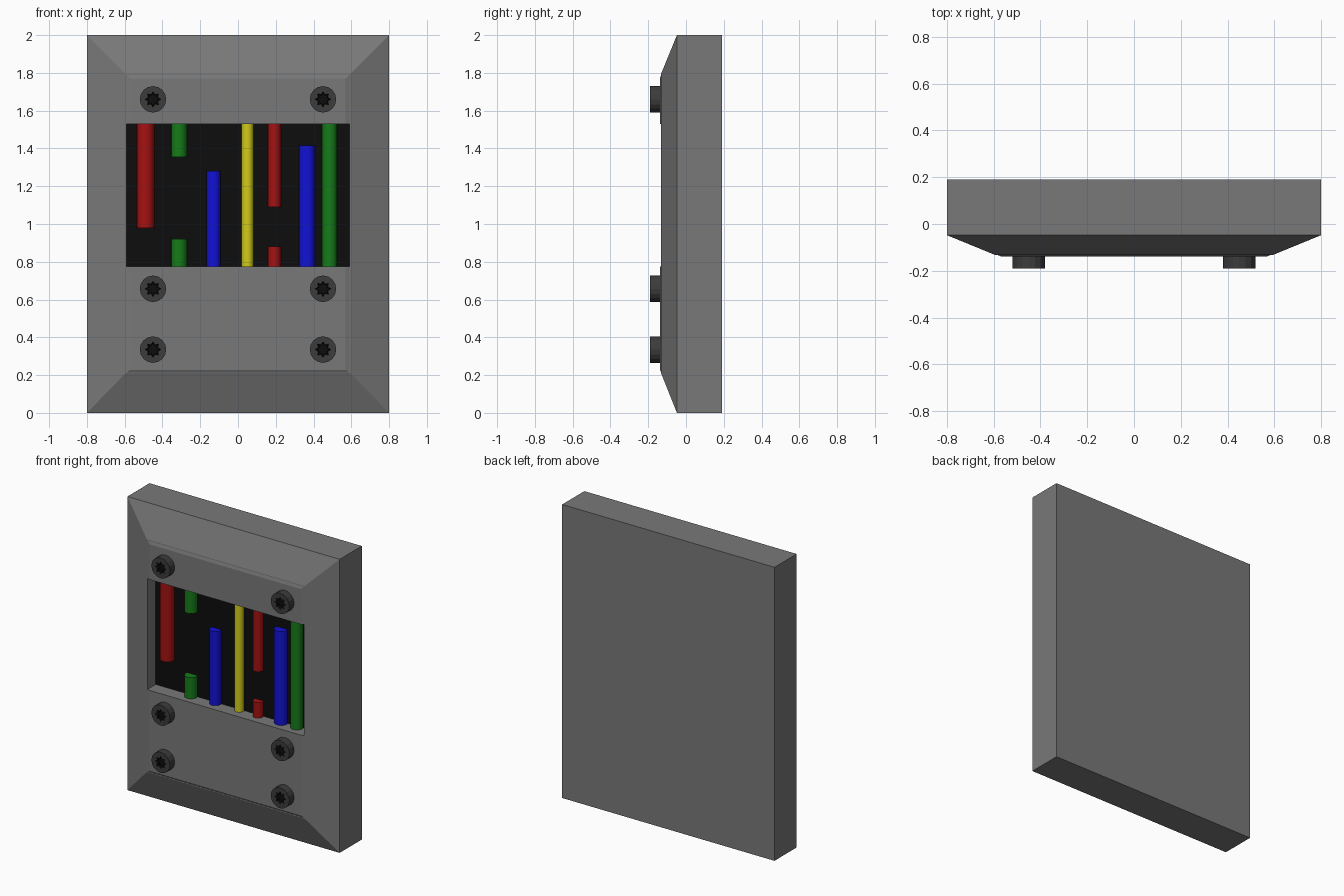
import bpy, bmesh, math

if "Cube" in bpy.data.objects:
    bpy.data.objects.remove(bpy.data.objects["Cube"])


def material(name, rgb):
    m = bpy.data.materials.new(name)
    m.diffuse_color = (*rgb, 1)
    m.use_nodes = True
    m.node_tree.nodes["Principled BSDF"].inputs["Base Color"].default_value = m.diffuse_color
    return m


GREY = material("casing_grey", (0.19, 0.19, 0.19))
DARK = material("screw_dark_grey", (0.045, 0.045, 0.045))
BLACK = material("black", (0.004, 0.004, 0.004))
RED = material("red", (0.37, 0.006, 0.006))
GREEN = material("green", (0.008, 0.2, 0.01))
BLUE = material("blue", (0.006, 0.006, 0.68))
YELLOW = material("yellow", (0.65, 0.6, 0.01))


def rect(hw, z0, z1, y):
    return [(-hw, y, z0), (hw, y, z0), (hw, y, z1), (-hw, y, z1)]


def circle(x, z, y, radii, n):
    """Ring of n points facing -y; radii cycle around it."""
    return [(x + radii[i % len(radii)] * math.cos(2 * math.pi * i / n), y,
             z + radii[i % len(radii)] * math.sin(2 * math.pi * i / n)) for i in range(n)]


def loft(name, rings, mats, black_from=None):
    """Skin successive rings and cap both ends; later bands may take material 1."""
    bm = bmesh.new()
    loops = [[bm.verts.new(p) for p in r] for r in rings]
    n = len(loops[0])
    bm.faces.new(loops[0])
    for k, (a, b) in enumerate(zip(loops, loops[1:])):
        for i in range(n):
            f = bm.faces.new((a[i], a[(i + 1) % n], b[(i + 1) % n], b[i]))
            f.material_index = int(black_from is not None and k >= black_from)
    cap = bm.faces.new(loops[-1][::-1])
    cap.material_index = int(black_from is not None)
    bmesh.ops.recalc_face_normals(bm, faces=bm.faces)
    me = bpy.data.meshes.new(name)
    bm.to_mesh(me)
    bm.free()
    for m in mats:
        me.materials.append(m)
    ob = bpy.data.objects.new(name, me)
    bpy.context.collection.objects.link(ob)
    return ob


# Casing with sloped border and recessed opening
loft("casing", [rect(0.8, 0, 2, 0.19), rect(0.8, 0, 2, -0.048),
                rect(0.595, 0.21, 1.795, -0.132), rect(0.59, 0.215, 1.79, -0.132),
                rect(0.59, 0.215, 1.79, -0.035)], [GREY])

# Black panel behind the wires
loft("back_panel", [rect(0.589, 0.74, 1.56, -0.036), rect(0.589, 0.74, 1.56, -0.045)], [BLACK])

# Cover plates, chamfered on their three outer sides
for name, z0, z1, f0, f1 in (("lower_cover", 0.215, 0.775, 0.228, 0.775),
                             ("upper_cover", 1.53, 1.79, 1.53, 1.77)):
    loft(name, [rect(0.589, z0, z1, -0.036), rect(0.589, z0, z1, -0.131),
                rect(0.57, f0, f1, -0.138)], [GREY])

# Screws with a star-shaped black recess
for z in (0.335, 0.657, 1.66):
    for x in (-0.45, 0.45):
        loft("screw", [circle(x, z, -0.13, [0.07], 16), circle(x, z, -0.19, [0.07], 16),
                       circle(x, z, -0.19, [0.042, 0.027], 16),
                       circle(x, z, -0.172, [0.036, 0.022], 16)], [DARK, BLACK], 2)

# Wires: whole, cut short or cut in the middle
LO, HI = 0.765, 1.54
WIRES = (("red_wire", RED, -0.49, 0.047, [(0.98, HI)]),
         ("green_wire", GREEN, -0.312, 0.042, [(LO, 0.92), (1.355, HI)]),
         ("blue_wire", BLUE, -0.13, 0.038, [(LO, 1.28)]),
         ("yellow_wire", YELLOW, 0.05, 0.031, [(LO, HI)]),
         ("thin_red_wire", RED, 0.193, 0.034, [(LO, 0.88), (1.09, HI)]),
         ("wide_blue_wire", BLUE, 0.365, 0.043, [(LO, 1.415)]),
         ("long_green_wire", GREEN, 0.485, 0.04, [(LO, HI)]))
for name, mat, x, r, spans in WIRES:
    for z0, z1 in spans:
        bpy.ops.mesh.primitive_cylinder_add(vertices=16, radius=r, depth=z1 - z0,
                                            location=(x, -0.058, (z0 + z1) / 2))
        ob = bpy.context.object
        ob.name = name
        ob.data.materials.append(mat)
        bpy.ops.object.shade_smooth_by_angle(angle=math.radians(40))
